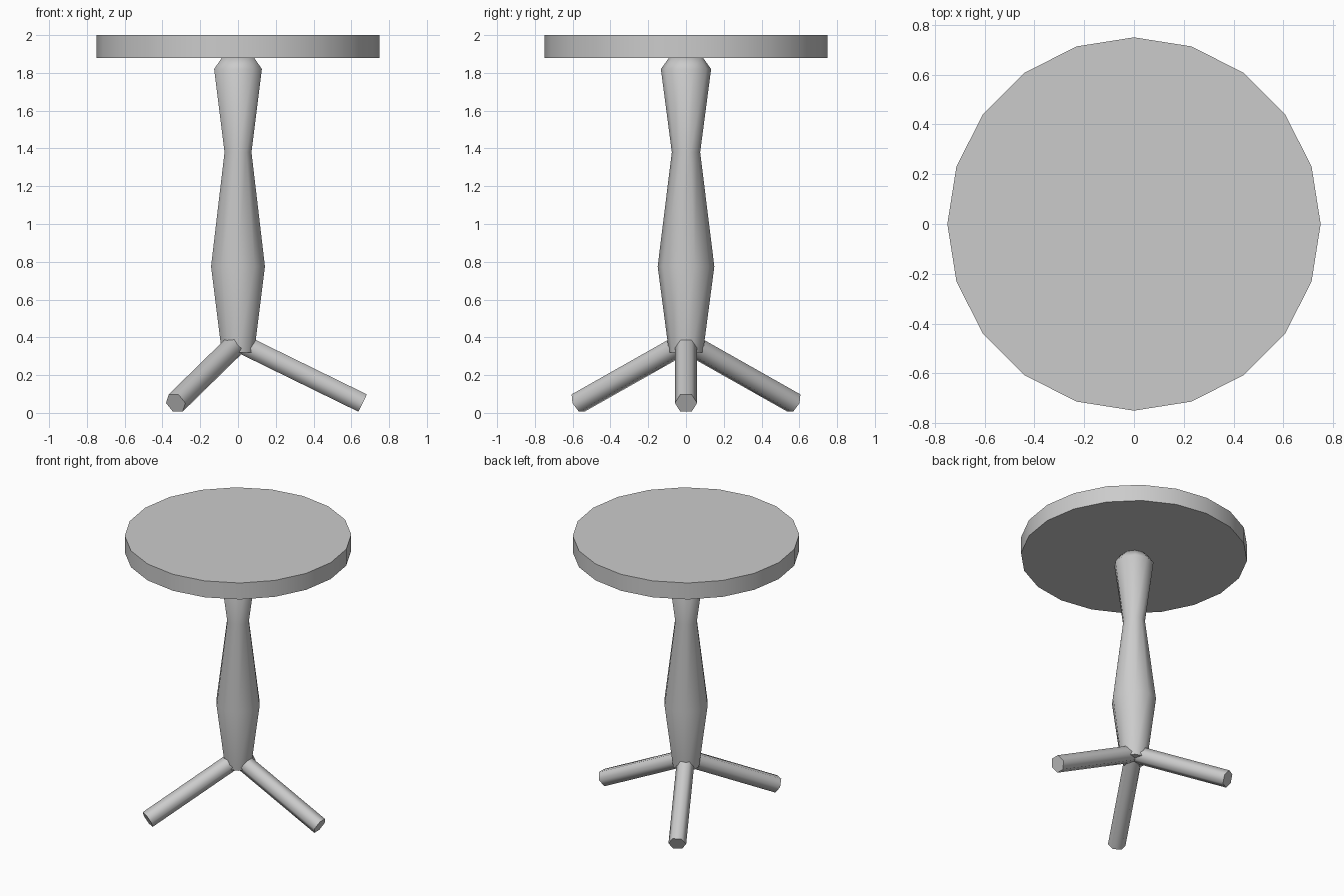
import bpy
import bmesh
from math import sin, cos, pi, radians
from mathutils import Vector

cube = bpy.data.objects.get("Cube")
if cube:
    bpy.data.objects.remove(cube, do_unlink=True)

grey = bpy.data.materials.new("plain grey")
grey.use_nodes = True
colour = (0.6, 0.6, 0.6, 1)
grey.diffuse_color = colour
grey.node_tree.nodes["Principled BSDF"].inputs["Base Color"].default_value = colour


def turned(name, profile, sides, start=0.0):
    """Closed solid from (radius, height) rings around the local z axis."""
    bm = bmesh.new()
    rings = []
    for r, z in profile:
        angles = [start + 2 * pi * i / sides for i in range(sides)]
        rings.append([bm.verts.new((r * cos(a), r * sin(a), z)) for a in angles])
    for low, high in zip(rings, rings[1:]):
        for i in range(sides):
            j = (i + 1) % sides
            bm.faces.new((low[i], low[j], high[j], high[i]))
    bm.faces.new(rings[0][::-1])
    bm.faces.new(rings[-1])
    mesh = bpy.data.meshes.new(name)
    bm.to_mesh(mesh)
    bm.free()
    mesh.materials.append(grey)
    obj = bpy.data.objects.new(name, mesh)
    bpy.context.collection.objects.link(obj)
    bpy.ops.object.select_all(action="DESELECT")
    obj.select_set(True)
    bpy.context.view_layer.objects.active = obj
    bpy.ops.object.shade_smooth_by_angle(angle=radians(70))
    return obj


# Round top
turned("table_top", [(0.75, 1.88), (0.75, 2.0)], 20)

# Turned column
column_profile = [(0.09, 0.32), (0.15, 0.775), (0.075, 1.38), (0.133, 1.82), (0.09, 1.88)]
turned("column", column_profile, 10, pi / 2)

# Three splayed hexagonal legs
for i, name in enumerate(("left_leg", "back_right_leg", "front_right_leg")):
    a = i * 2 * pi / 3
    hub = Vector((0, 0, 0.375))
    foot = Vector((0.66 * cos(a), 0.66 * sin(a), 0.052))
    span = foot - hub
    leg = turned(name, [(0.059, 0), (0.059, span.length)], 6, pi / 2)
    leg.location = hub
    # Tilt about y, then swing around z, keeping a flat side underneath
    leg.rotation_euler = (0, Vector((0, 0, 1)).angle(span), a)
